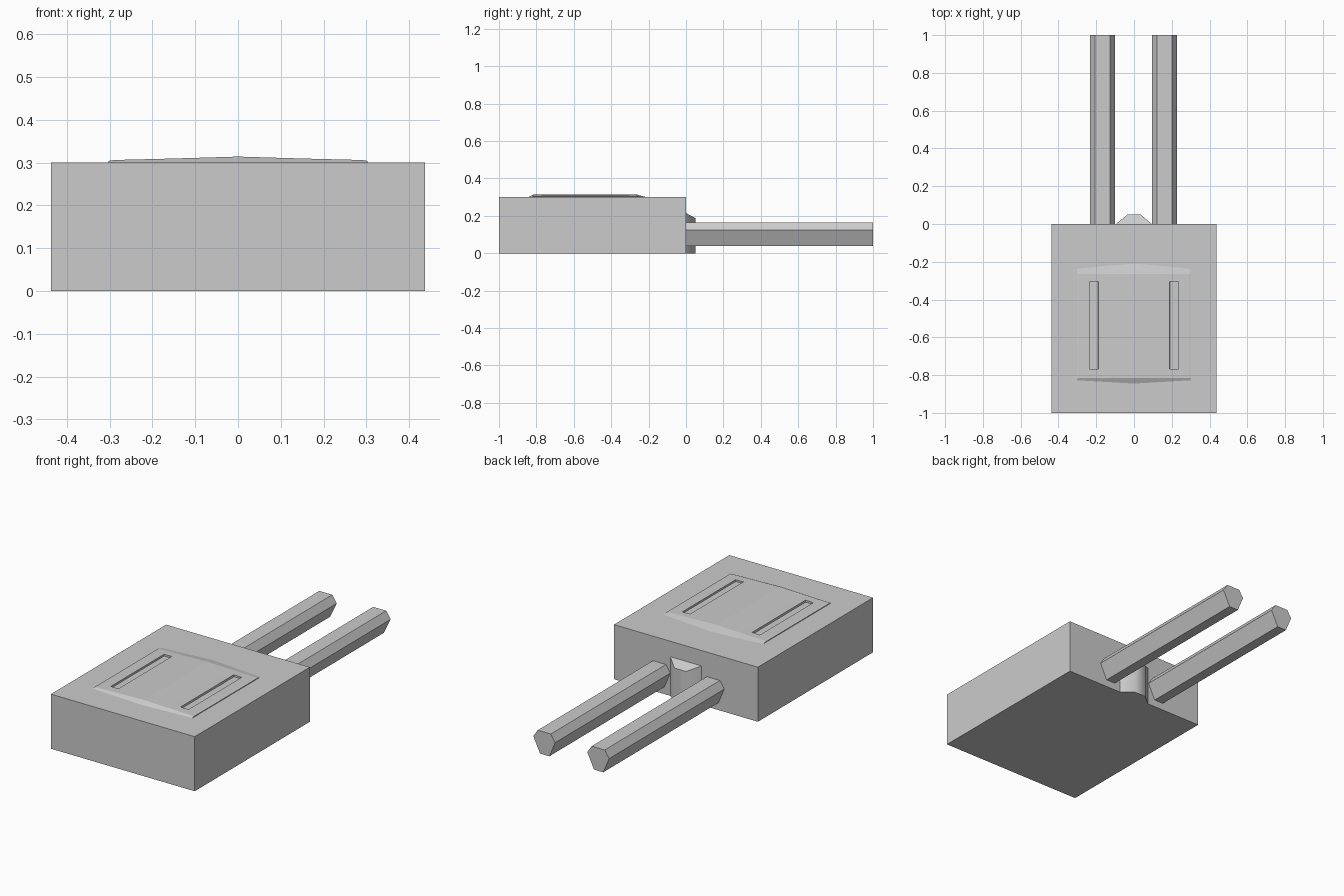
import bpy, bmesh

if "Cube" in bpy.data.objects:
    bpy.data.objects.remove(bpy.data.objects["Cube"])


def loft(name, rings):
    """Skin a list of equal-length rings and cap both ends."""
    bm = bmesh.new()
    loops = [[bm.verts.new(p) for p in ring] for ring in rings]
    n = len(loops[0])
    for a, b in zip(loops, loops[1:]):
        for i in range(n):
            j = (i + 1) % n
            bm.faces.new((a[i], a[j], b[j], b[i]))
    bm.faces.new(loops[0])
    bm.faces.new(loops[-1])
    bmesh.ops.recalc_face_normals(bm, faces=bm.faces)
    me = bpy.data.meshes.new(name)
    bm.to_mesh(me)
    bm.free()
    ob = bpy.data.objects.new(name, me)
    bpy.context.collection.objects.link(ob)
    return ob


def bar(name, profile, y0, y1):
    """Extrude an (x, z) profile along y."""
    return loft(name, [[(x, y, z) for x, z in profile] for y in (y0, y1)])


def combine(target, tool, operation):
    """Apply a boolean and remove the helper."""
    mod = target.modifiers.new(operation, 'BOOLEAN')
    mod.operation, mod.object, mod.solver = operation, tool, 'EXACT'
    bpy.context.view_layer.objects.active = target
    bpy.ops.object.modifier_apply(modifier=mod.name)
    bpy.data.objects.remove(tool)


# Main housing block
W, H = 0.437, 0.3
body = bar("housing", [(-W, 0), (W, 0), (W, H), (-W, H)], -1, 0)

# Shallow crowned panel on top: x, crown height, front foot y, back foot y
stations = [(-0.302, 0.304, -0.828, -0.238), (-0.29, 0.306, -0.828, -0.236),
            (-0.15, 0.3095, -0.836, -0.222), (0, 0.314, -0.845, -0.21),
            (0.15, 0.3095, -0.836, -0.222), (0.29, 0.306, -0.828, -0.236),
            (0.302, 0.304, -0.828, -0.238)]
panel = loft("panel", [[(x, f, 0.28), (x, f, 0.3), (x, -0.815, z),
                        (x, -0.265, z), (x, b, 0.3), (x, b, 0.28)]
                       for x, z, f, b in stations])
combine(body, panel, 'UNION')

# Two long tapered slots in the panel
for s in (-1, 1):
    slot = bar("slot_cutter", [(s * 0.19, 0.298), (s * 0.235, 0.298),
                               (s * 0.242, 0.35), (s * 0.183, 0.35)], -0.768, -0.305)
    combine(body, slot, 'DIFFERENCE')

# Pair of six-sided cables leaving the back
section = [(0, 0.125), (0.027, 0.165), (0.106, 0.165),
           (0.133, 0.125), (0.092, 0.04), (0.036, 0.04)]
for side, x0 in (("left", -0.233), ("right", 0.095)):
    bar("cable_" + side, [(x0 + x, z) for x, z in section], 0, 1)

# Smooth strain relief post between the cables, with a sloping top
plan = [(-0.095, 0, 0.215), (-0.035, 0.05, 0.188), (0.035, 0.05, 0.188), (0.095, 0, 0.215)]
post = loft("strain_relief", [[(x, y, 0) for x, y, z in plan], plan])
bpy.ops.object.select_all(action='DESELECT')
post.select_set(True)
bpy.context.view_layer.objects.active = post
bpy.ops.object.shade_smooth_by_angle(angle=0.8)
